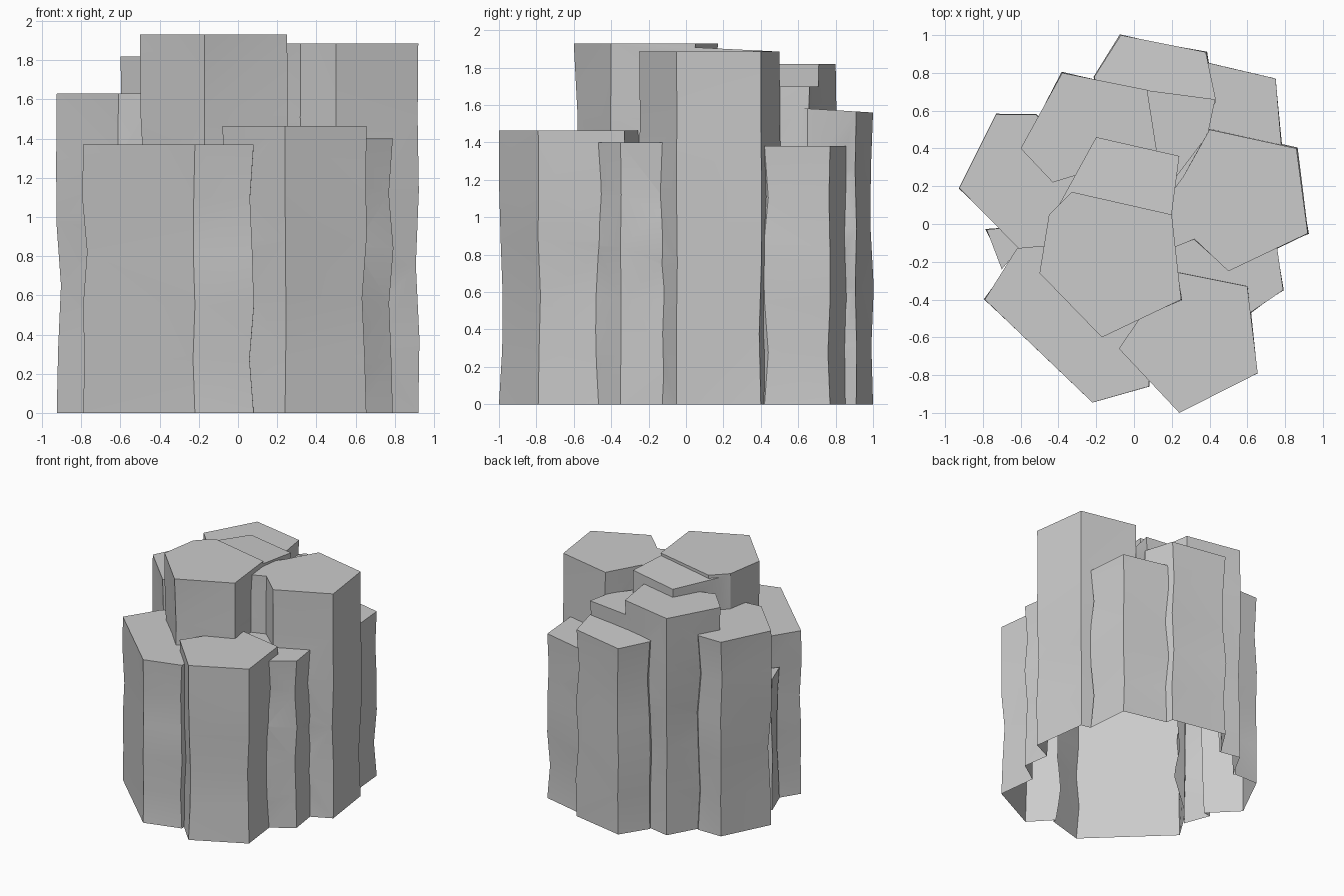
import bpy, bmesh, math, random
from mathutils import Vector

if "Cube" in bpy.data.objects:
    bpy.data.objects.remove(bpy.data.objects["Cube"])

random.seed(7)

def column(name, h, *pts, hub=False, slope=0):
    """Closed prism with uneven side edges; hub adds a hidden inner corner past the middle."""
    pts = [Vector(p) for p in pts]
    c = sum(pts, Vector((0, 0))) / len(pts)
    if hub:
        pts.append(c * -0.2)
    bm = bmesh.new()
    rings = []
    levels = 5
    for k in range(levels + 1):
        f = k / levels
        ring = []
        for p in pts:
            top = h + slope * (p.y - c.y)
            inset = random.uniform(-0.008, 0.025) if 0 < k < levels else 0
            v = p - (p - c).normalized() * inset
            ring.append(bm.verts.new((v.x, v.y, top * f)))
        rings.append(ring)
    n = len(pts)
    for a, b in zip(rings, rings[1:]):
        for i in range(n):
            j = (i + 1) % n
            bm.faces.new((a[i], a[j], b[j], b[i]))
    bm.faces.new(rings[-1])
    bm.faces.new(rings[0][::-1])
    bm.normal_update()
    bmesh.ops.triangulate(bm, faces=[f for f in bm.faces if abs(f.normal.z) < 0.5])
    bmesh.ops.recalc_face_normals(bm, faces=bm.faces)
    me = bpy.data.meshes.new(name)
    bm.to_mesh(me)
    bm.free()
    ob = bpy.data.objects.new(name, me)
    bpy.context.collection.objects.link(ob)
    return ob

# Columns: height, then corners of the outline in order
cols = [
    column("centre", 1.93, (-.45, .05), (-.33, .17), (.2, .05), (.25, -.4), (-.17, -.6), (-.5, -.26)),
    column("centre_back", 1.9, (-.42, .06), (-.2, .46), (.24, .36), (.19, -.02), slope=-.05),
    column("back_left", 1.82, (-.6, .4), (-.38, .8), (.07, .71), (.12, .39), (-.43, .22)),
    column("back_ledge", 1.7, (.05, .71), (.43, .66), (.39, .47), hub=True),
    column("back", 1.57, (-.21, .78), (-.07, 1), (.38, .91), (.435, .65), hub=True, slope=-.06),
    column("back_right", 1.38, (.32, .87), (.75, .77), (.78, .42), hub=True),
    column("right", 1.885, (.26, .25), (.4, .5), (.86, .4), (.92, -.05), (.5, -.25),
           (.32, -.08), (.15, -.15), (.15, .1)),
    column("right_front", 1.4, (.74, 0), (.79, -.35), (.6, -.48), (.15, -.4), hub=True),
    column("front_right", 1.465, (.2, -.25), (.6, -.33), (.655, -.79), (.24, -1), (-.08, -.66)),
    column("front_left", 1.37, (-.62, -.13), (-.79, -.4), (-.22, -.945), (.08, -.86), hub=True),
    column("left", 1.63, (-.61, -.13), (-.925, .19), (-.73, .58), (-.52, .58), hub=True),
    column("left_sliver", 1.1, (-.78, -.03), (-.7, -.24), (-.5, 0)),
]

# Join all columns into one shell
rock = cols[0]
rock.name = "rock_column_cluster"
bpy.context.view_layer.objects.active = rock
rock.select_set(True)
for other in cols[1:]:
    m = rock.modifiers.new("union", 'BOOLEAN')
    m.operation = 'UNION'
    m.solver = 'EXACT'
    m.object = other
    bpy.ops.object.modifier_apply(modifier=m.name)
    bpy.data.objects.remove(other)

# Open underside
bm = bmesh.new()
bm.from_mesh(rock.data)
low = [f for f in bm.faces if all(v.co.z < 0.002 for v in f.verts)]
bmesh.ops.delete(bm, geom=low, context='FACES')
bm.to_mesh(rock.data)
bm.free()
bpy.ops.object.shade_smooth_by_angle(angle=math.radians(30))
